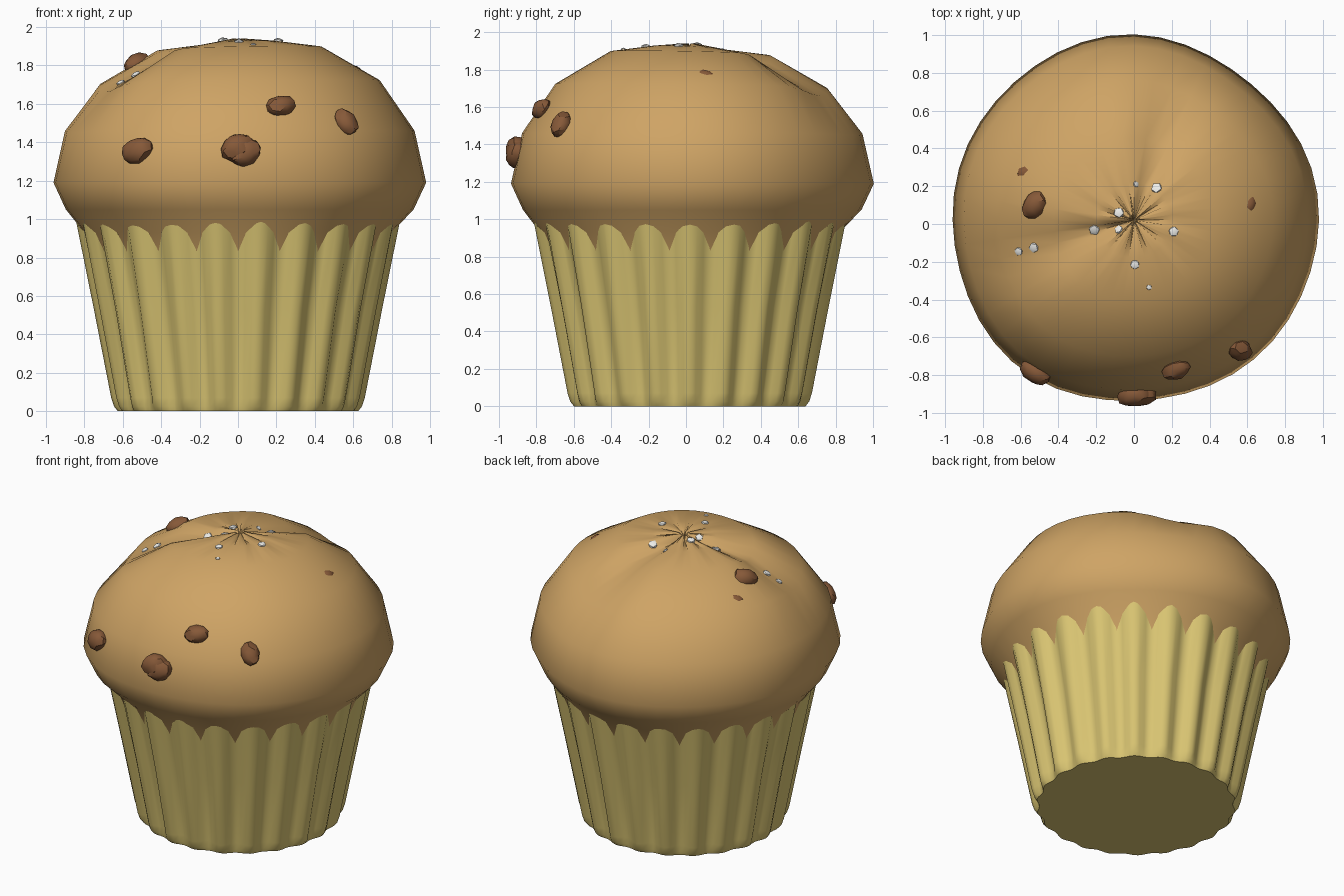
import bpy, bmesh, math, random
from mathutils import Vector
from mathutils.bvhtree import BVHTree

if "Cube" in bpy.data.objects:
    bpy.data.objects.remove(bpy.data.objects["Cube"])

random.seed(4)
CY = 0.02            # wrapper and cake centre in y
PLEATS = 22


def material(name, rgb):
    m = bpy.data.materials.new(name)
    m.diffuse_color = (*rgb, 1)
    m.use_nodes = True
    m.node_tree.nodes["Principled BSDF"].inputs["Base Color"].default_value = m.diffuse_color
    return m


CAKE = material("cake", (0.62, 0.37, 0.13))
PAPER = material("paper", (0.70, 0.56, 0.17))
CHOC = material("chocolate", (0.24, 0.10, 0.04))
SUGAR = material("sugar", (0.85, 0.85, 0.82))


def finish(bm, name, mat, angle=None):
    bmesh.ops.recalc_face_normals(bm, faces=bm.faces)
    me = bpy.data.meshes.new(name)
    bm.to_mesh(me)
    bm.free()
    ob = bpy.data.objects.new(name, me)
    bpy.context.collection.objects.link(ob)
    me.materials.append(mat)
    if angle:
        bpy.ops.object.select_all(action='DESELECT')
        ob.select_set(True)
        bpy.context.view_layer.objects.active = ob
        bpy.ops.object.shade_smooth_by_angle(angle=math.radians(angle))
    return ob


def skin(bm, rings):
    """Bridge consecutive closed rings of points with quads."""
    vs = [[bm.verts.new(p) for p in r] for r in rings]
    n = len(vs[0])
    for a, b in zip(vs, vs[1:]):
        for i in range(n):
            j = (i + 1) % n
            bm.faces.new((a[i], a[j], b[j], b[i]))
    return vs


# pleated paper wrapper: cosine pleats with a zigzag rim
bm = bmesh.new()
n = PLEATS * 6
rings = []
for r, z, depth, rim in [(0.625, 0, 0.02, 0), (0.645, 0.025, 0.035, 0), (0.66, 0.07, 0.05, 0),
                         (0.75, 0.53, 0.055, 0), (0.845, 1.0, 0.065, 0.11)]:
    ring = []
    for i in range(n):
        a = math.tau * i / n
        valley = 0.5 + 0.5 * math.cos(a * PLEATS + math.pi * PLEATS / 2)   # valley faces the front
        tri = abs(((a * PLEATS + math.pi * PLEATS / 2) / math.pi) % 2 - 1)
        rr = r - depth * valley
        ring.append((rr * math.cos(a), CY + rr * math.sin(a), z - rim * tri))
    rings.append(ring)
vs = skin(bm, rings)
bm.faces.new(vs[0])
finish(bm, "paper_wrapper", PAPER, 40)


# cake: lumpy lathe with two creases running down from the crown
def crease(a):
    dip = 0
    for deg, w in ((72, 0.28), (199, 0.28)):
        d = (a - math.radians(deg) + math.pi) % math.tau - math.pi
        dip += math.exp(-(d / w) ** 2)
    return dip


bm = bmesh.new()
n = 44
rings = []
for r, z, dip in [(0.60, 0.45, 0), (0.735, 0.74, 0), (0.80, 0.93, 0), (0.905, 1.05, 0),
                  (0.97, 1.19, 0), (0.91, 1.46, 0.01), (0.73, 1.715, 0.05),
                  (0.43, 1.89, 0.075), (0.20, 1.918, 0.05), (0.03, 1.94, 0.02)]:
    ring = []
    for i in range(n):
        a = math.tau * i / n
        lump = 0.012 * math.cos(3 * a + 0.6) + 0.008 * math.sin(5 * a) if z > 1 else 0
        rr = r * (1 + lump)
        zz = z - dip * crease(a) + 0.012 * math.cos(a + 0.8) * (dip > 0.02)
        if r < 0.1:
            zz -= 0.03 * (i % 4 == 0)
        ring.append((rr * math.cos(a), CY + rr * math.sin(a), zz))
    rings.append(ring)
vs = skin(bm, rings)
bm.faces.new(vs[0][::-1])
pole = bm.verts.new((0, CY, 1.91))
for i in range(n):
    bm.faces.new((vs[-1][i], vs[-1][(i + 1) % n], pole))
bm.normal_update()
tree = BVHTree.FromBMesh(bm)
finish(bm, "cake", CAKE, 50)


def nugget(name, loc, normal, size, mat, spin=0, jitter=0.0):
    """Flat-faced lump lying on the surface."""
    bm = bmesh.new()
    bmesh.ops.create_icosphere(bm, subdivisions=2 if jitter else 1, radius=1)
    for v in bm.verts:
        v.co *= 1 + random.uniform(-jitter, jitter)
        v.co = Vector((v.co.x * size[0], v.co.y * size[1], v.co.z * size[2]))
    ob = finish(bm, name, mat, 30)
    q = Vector(normal).to_track_quat('Z', 'Y')
    ob.rotation_mode = 'QUATERNION'
    ob.rotation_quaternion = q @ Vector((0, 0, 1)).rotation_difference(Vector((0, 0, 1)))
    ob.rotation_quaternion.rotate(Vector(normal).to_track_quat('Z', 'Y').inverted())
    from_spin = Vector((math.cos(spin), math.sin(spin), 0)).to_track_quat('X', 'Z')
    ob.rotation_quaternion = q @ from_spin
    ob.location = loc
    return ob


# chocolate chips pressed into the front of the dome: (x, z, spin, size)
for i, (x, z, spin, s) in enumerate([(-0.52, 1.355, 0.3, 0.09), (0.0, 1.37, 0.3, 0.095),
                                     (0.04, 1.345, 0.6, 0.09), (0.22, 1.585, 0.2, 0.077),
                                     (0.56, 1.50, 1.8, 0.077)]):
    p, nrm, _, _ = tree.ray_cast(Vector((x, -3, z)), Vector((0, 1, 0)))
    nugget(f"chocolate_chip_{i}", p + nrm * 0.008, nrm, (s, s * 0.76, s * 0.65), CHOC, spin, 0.08)


def drop(x, y):
    p, nrm, _, _ = tree.ray_cast(Vector((x, y, 3)), Vector((0, 0, -1)))
    return p, nrm


# chips near the crown, two of them almost buried
for i, (x, y, s, sink) in enumerate([(-0.53, 0.10, 0.085, 0.01), (-0.59, 0.28, 0.06, 0.033),
                                     (0.62, 0.11, 0.06, 0.033)]):
    p, nrm = drop(x, y)
    nugget(f"top_chip_{i}", p - nrm * sink, nrm, (s, s * 0.75, s * 0.65), CHOC, -0.6, 0.08)

# sugar grains
for i, (x, y, s) in enumerate([(0.01, 0.21, 0.018), (0.12, 0.19, 0.032), (-0.08, 0.06, 0.03),
                               (-0.21, -0.03, 0.032), (-0.08, -0.03, 0.026), (0.21, -0.04, 0.029),
                               (0.005, -0.215, 0.027), (0.08, -0.335, 0.016),
                               (-0.53, -0.125, 0.03), (-0.61, -0.145, 0.025)]):
    p, nrm = drop(x, y)
    nugget(f"sugar_grain_{i}", p, nrm, (s, s, s * 0.6), SUGAR, i)
